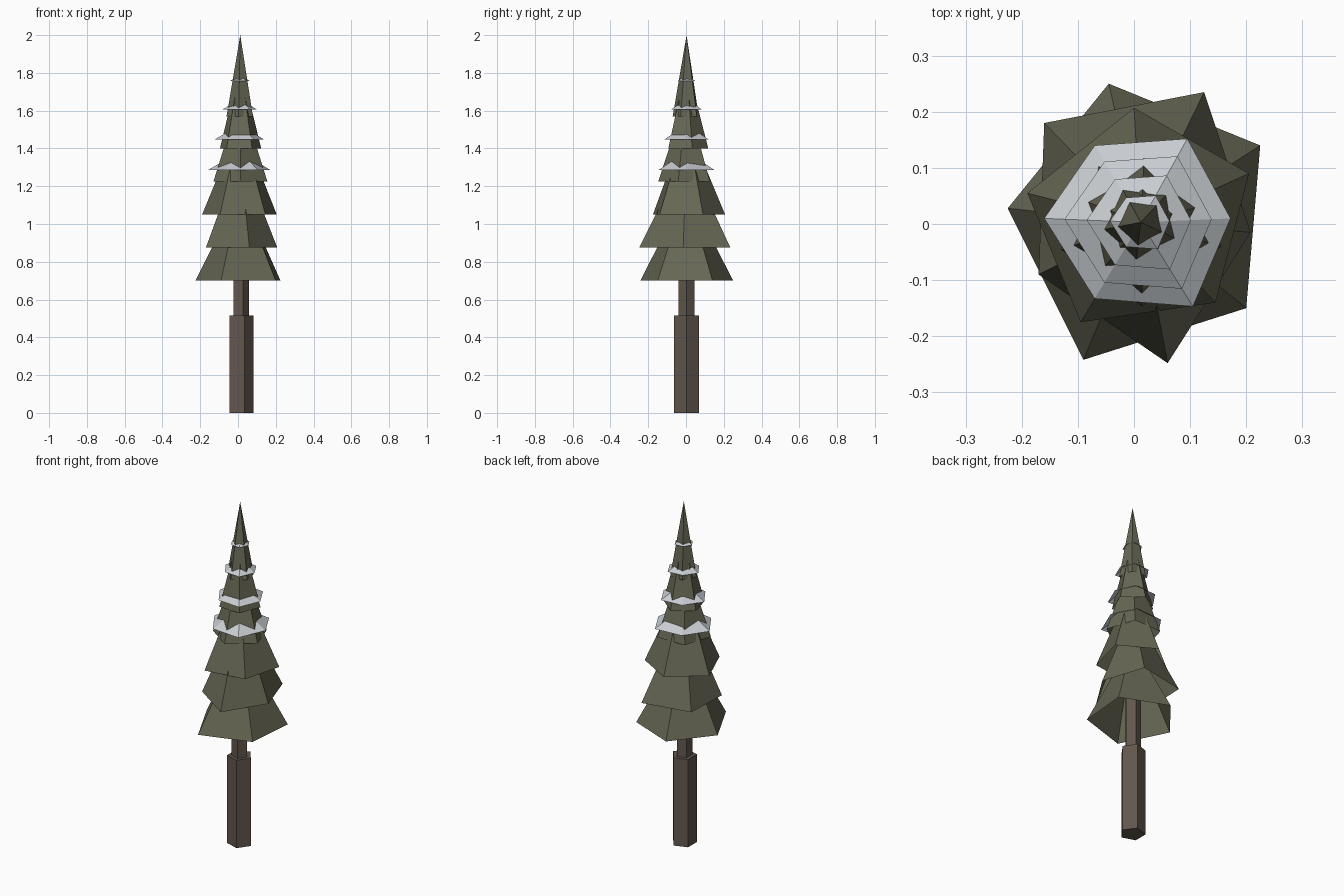
import bpy, bmesh
from math import sin, cos, radians

if "Cube" in bpy.data.objects:
    bpy.data.objects.remove(bpy.data.objects["Cube"])

CX, CY = 0.012, 0.003


def material(name, rgb):
    m = bpy.data.materials.new(name)
    m.diffuse_color = (*rgb, 1)
    m.use_nodes = True
    m.node_tree.nodes["Principled BSDF"].inputs["Base Color"].default_value = m.diffuse_color
    return m


bark = material("bark", (0.125, 0.095, 0.075))
needles = material("needles", (0.135, 0.135, 0.09))
snow = material("snow", (0.58, 0.61, 0.64))


def build(name, bm, mat):
    bmesh.ops.recalc_face_normals(bm, faces=bm.faces)
    me = bpy.data.meshes.new(name)
    bm.to_mesh(me)
    bm.free()
    me.materials.append(mat)
    ob = bpy.data.objects.new(name, me)
    bpy.context.collection.objects.link(ob)
    return ob


def trunk(name, r, z0, z1):
    bm = bmesh.new()
    rings = [[bm.verts.new((CX + r * cos(radians(72 * i)), CY + r * sin(radians(72 * i)), z))
              for i in range(5)] for z in (z0, z1)]
    for i in range(5):
        j = (i + 1) % 5
        bm.faces.new((rings[0][i], rings[0][j], rings[1][j], rings[1][i]))
    bm.faces.new(rings[0])
    bm.faces.new(rings[1])
    build(name, bm, bark)


def skirt(name, rim, z, height, mat):
    """Open-bottomed pyramid over a rim of (x, y) points."""
    bm = bmesh.new()
    tip = bm.verts.new((CX, CY, z + height))
    vs = [bm.verts.new((x, y, z)) for x, y in rim]
    for a, b in zip(vs, vs[1:] + vs[:1]):
        bm.faces.new((a, b, tip))
    build(name, bm, mat)


def ngon(n, r, start):
    return [(CX + r * cos(radians(start + 360 * i / n)),
             CY + r * sin(radians(start + 360 * i / n))) for i in range(n)]


# Stepped five-sided trunk
trunk("lower_trunk", 0.069, 0, 0.515)
trunk("upper_trunk", 0.045, 0.515, 1.0)

# Branch layers: uneven five-sided skirts, each turned against the last
layers = [
    ([(0.225, 0.14), (-0.045, 0.25), (-0.225, 0.028), (-0.09, -0.242), (0.2, -0.15)], 0.70, 0.48),
    ([(0.125, 0.235), (-0.16, 0.18), (-0.17, -0.09), (0.06, -0.248), (0.208, -0.015)], 0.875, 0.50),
    ([(0.205, 0.09), (0.0, 0.207), (-0.19, 0.055), (-0.095, -0.175), (0.145, -0.14)], 1.05, 0.49),
    (ngon(5, 0.15, 55), 1.225, 0.46),
    (ngon(5, 0.115, 15), 1.40, 0.45),
    (ngon(5, 0.074, 47), 1.57, 0.43),
]
for i, (rim, z, h) in enumerate(layers, 1):
    skirt(f"branch_layer_{i}", rim, z, h, needles)

# Six-sided snow collars, slightly uneven like the top outline
outline = [(0.160, 0.007), (0.083, 0.149), (-0.082, 0.137),
           (-0.172, 0.007), (-0.082, -0.136), (0.093, -0.150)]
for i, (s, z) in enumerate([(1, 1.285), (0.79, 1.447), (0.56, 1.605), (0.32, 1.757)], 1):
    skirt(f"snow_collar_{i}", [(CX + x * s, CY + y * s) for x, y in outline],
          z, 0.1 * s, snow)
